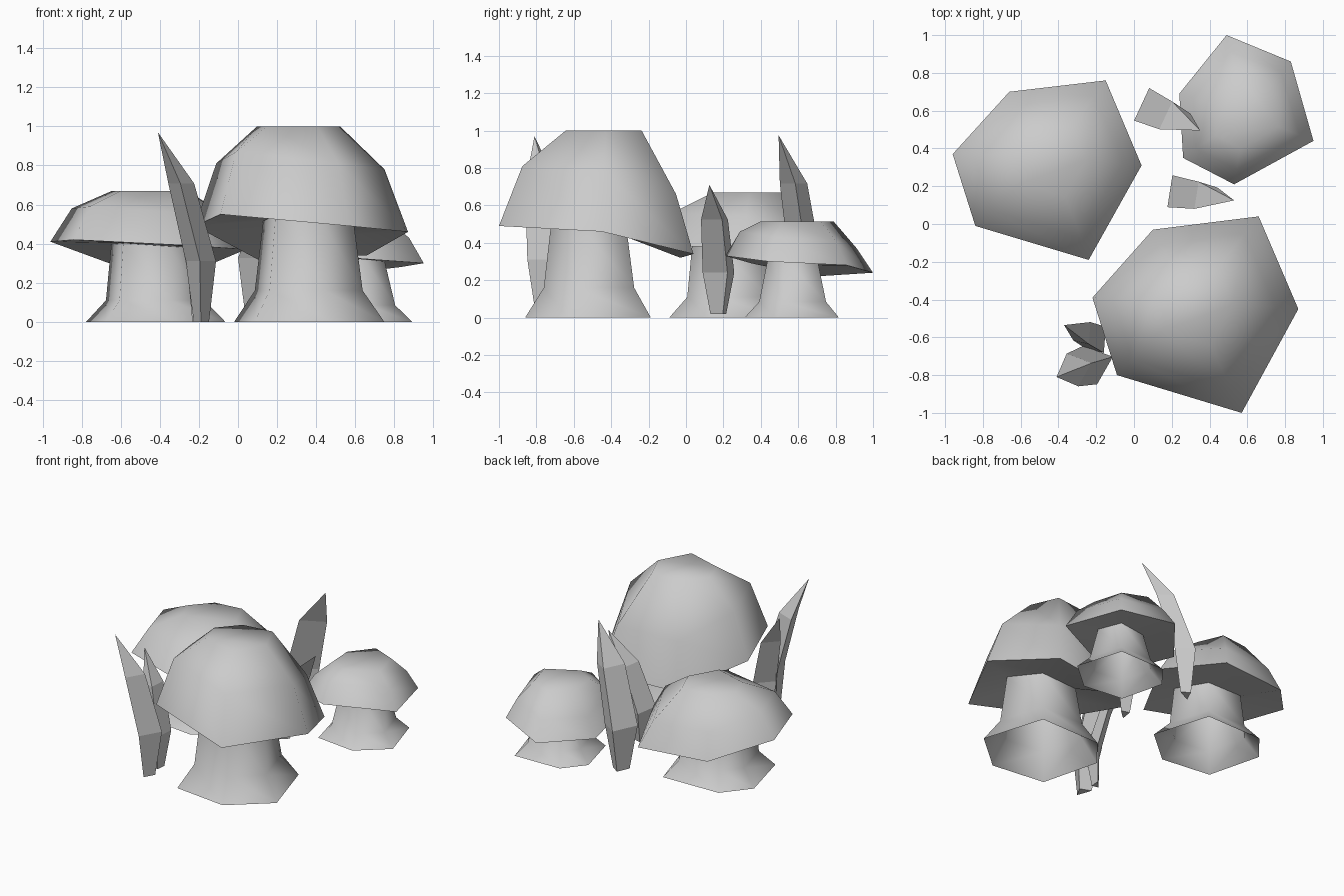
import bpy, bmesh, math
from mathutils import Vector

cube = bpy.data.objects.get("Cube")
if cube:
    bpy.data.objects.remove(cube, do_unlink=True)

grey = bpy.data.materials.new("plain grey")
grey.use_nodes = True
colour = (0.6, 0.6, 0.6, 1)
grey.diffuse_color = colour
grey.node_tree.nodes["Principled BSDF"].inputs["Base Color"].default_value = colour


def loft(name, rings, cap_start, cap_end, smooth):
    """Bridge rings of equal length into one mesh object."""
    bm = bmesh.new()
    loops = [[bm.verts.new(p) for p in ring] for ring in rings]
    n = len(loops[0])
    for low, high in zip(loops, loops[1:]):
        for i in range(n):
            j = (i + 1) % n
            bm.faces.new((low[i], low[j], high[j], high[i]))
    if cap_start:
        bm.faces.new(loops[0])
    if cap_end:
        bm.faces.new(loops[-1])
    bmesh.ops.remove_doubles(bm, verts=bm.verts, dist=0.0005)
    bmesh.ops.recalc_face_normals(bm, faces=bm.faces)
    mesh = bpy.data.meshes.new(name)
    bm.to_mesh(mesh)
    bm.free()
    mesh.materials.append(grey)
    for poly in mesh.polygons:
        poly.use_smooth = smooth
    if smooth:
        mesh.set_sharp_from_angle(angle=math.radians(80))
    obj = bpy.data.objects.new(name, mesh)
    bpy.context.collection.objects.link(obj)


# Uneven six-sided stem outline, shared by all stems
STEM = [Vector(p) for p in ((-0.39, 0.11), (-0.22, 0.32), (0.27, 0.33),
                            (0.41, -0.13), (0.13, -0.37), (-0.28, -0.32))]


def mushroom(name, rim, foot, stem, neck_lift, shoulder_rise, top_z, top_scale, top_shift):
    """Hollow flared stem running into a six-sided cap with a tilted rim."""
    rim = [Vector(p) for p in rim]
    mid = Vector([(min(p[k] for p in rim) + max(p[k] for p in rim)) / 2 for k in (0, 1)])
    mean_z = sum(p.z for p in rim) / len(rim)
    foot, shift = Vector(foot), Vector(top_shift)
    foot_s, ankle_s, neck_s, ankle_z = stem

    def stem_ring(scale, heights):
        return [(*(foot + s * scale), z) for s, z in zip(STEM, heights)]

    def cap_ring(centre, scale, heights):
        return [(*(centre + (p.xy - mid) * scale), z) for p, z in zip(rim, heights)]

    loft(name, [
        stem_ring(foot_s, [0] * 6),
        stem_ring(ankle_s, [ankle_z] * 6),
        stem_ring(neck_s, [mean_z + (p.z - mean_z) * 0.5 + neck_lift for p in rim]),
        rim,
        cap_ring(mid + shift * 0.4, 0.79, [p.z + shoulder_rise for p in rim]),
        cap_ring(mid + shift, top_scale, [top_z] * 6),
    ], False, True, True)


mushroom("large_mushroom",
         [(-0.22, -0.39, 0.49), (0.10, -0.03, 0.32), (0.66, 0.04, 0.34),
          (0.87, -0.45, 0.46), (0.57, -1.0, 0.49), (-0.09, -0.80, 0.55)],
         (0.355, -0.505), (0.96, 0.69, 0.58, 0.16), 0.05, 0.32, 1.0, 0.39, (-0.015, 0.04))
mushroom("medium_mushroom",
         [(-0.96, 0.37, 0.41), (-0.66, 0.70, 0.30), (-0.15, 0.76, 0.29),
          (0.04, 0.31, 0.37), (-0.24, -0.19, 0.39), (-0.84, -0.01, 0.42)],
         (-0.43, 0.24), (0.89, 0.63, 0.56, 0.11), 0.01, 0.17, 0.67, 0.39, (0.01, 0.045))
mushroom("small_mushroom",
         [(0.24, 0.69, 0.22), (0.49, 1.0, 0.24), (0.83, 0.86, 0.28),
          (0.95, 0.44, 0.30), (0.53, 0.21, 0.33), (0.26, 0.35, 0.29)],
         (0.595, 0.58), (0.72, 0.51, 0.38, 0.085), 0.02, 0.13, 0.515, 0.49, (0, -0.01))


def blade(name, base, tip, half_width, section):
    """Three-sided grass blade that bulges low down and leans to its tip."""
    base, tip = Vector(base), Vector(tip)
    lean = tip - base
    along = lean.xy.normalized()
    across = Vector((-along.y, along.x))
    rings = []
    for height, shift, width in ((0, 0, 0.5), (0.32, -0.06, 1), (0.73, 0.38, 0.85), (1, 1, 0)):
        centre = base.xy + lean.xy * shift
        z = base.z + lean.z * height
        rings.append([(*(centre + (along * u + across * v) * half_width * width), z)
                      for u, v in section])
    loft(name, rings, True, False, False)


folded = ((0, -1), (0, 0.9), (1.35, 0.7))
blade("front_tall_blade", (-0.17, -0.75, 0), (-0.41, -0.81, 0.97), 0.105,
      ((0.6, 0.85), (-0.5, -0.3), (0.8, -1.2)))
blade("front_short_blade", (-0.2, -0.62, 0), (-0.37, -0.535, 0.785), 0.075,
      ((0, -1.2), (-0.7, 0.5), (0.6, 0.8)))
blade("back_tall_blade", (0.06, 0.63, 0.02), (0.35, 0.495, 0.975), 0.1, folded)
blade("back_short_blade", (0.21, 0.175, 0.02), (0.53, 0.125, 0.71), 0.09, folded)
